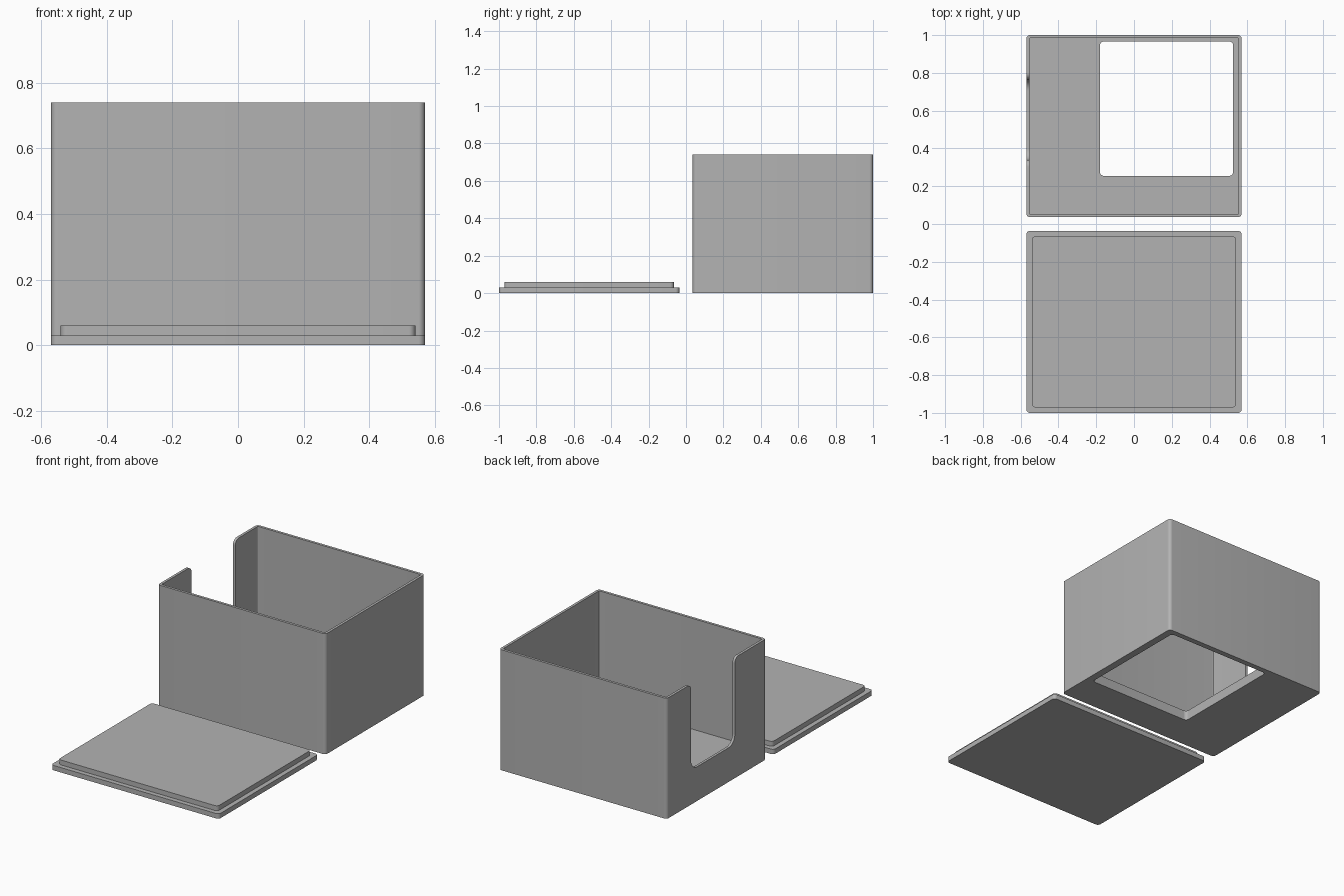
import bpy, bmesh, math
from mathutils import Vector

if "Cube" in bpy.data.objects:
    bpy.data.objects.remove(bpy.data.objects["Cube"])

grey = bpy.data.materials.new("plain grey")
grey.diffuse_color = (0.45, 0.45, 0.45, 1)
grey.use_nodes = True
grey.node_tree.nodes["Principled BSDF"].inputs["Base Color"].default_value = grey.diffuse_color


def rounded(points, segs=8):
    """Outline from (u, v, radius) corners, each replaced by a fillet arc."""
    out = []
    n = len(points)
    for i, (u, v, r) in enumerate(points):
        p = Vector((u, v))
        if r == 0:
            out.append(p)
            continue
        a = (Vector(points[i - 1][:2]) - p).normalized()
        b = (Vector(points[(i + 1) % n][:2]) - p).normalized()
        c = p + (a + b) * r                      # centre of a right-angle fillet
        for k in range(segs + 1):
            t = k / segs * math.pi / 2
            out.append(c - b * r * math.cos(t) - a * r * math.sin(t))
    return out


def rect(x0, x1, y0, y1, r):
    return rounded([(x0, y0, r), (x1, y0, r), (x1, y1, r), (x0, y1, r)])


def prism(name, outline, lo, hi, axis="z"):
    """Extrude an outline along z, or a (y, z) outline along x."""
    place = (lambda p, h: (p.x, p.y, h)) if axis == "z" else (lambda p, h: (h, p.x, p.y))
    bm = bmesh.new()
    face = bm.faces.new([bm.verts.new(place(p, lo)) for p in outline])
    ext = bmesh.ops.extrude_face_region(bm, geom=[face])
    shift = Vector((0, 0, hi - lo)) if axis == "z" else Vector((hi - lo, 0, 0))
    bmesh.ops.translate(bm, vec=shift,
                        verts=[g for g in ext["geom"] if isinstance(g, bmesh.types.BMVert)])
    bmesh.ops.recalc_face_normals(bm, faces=bm.faces)
    mesh = bpy.data.meshes.new(name)
    bm.to_mesh(mesh)
    bm.free()
    mesh.materials.append(grey)
    ob = bpy.data.objects.new(name, mesh)
    bpy.context.collection.objects.link(ob)
    return ob


def combine(target, other, operation):
    """Apply a boolean and remove the helper object."""
    bpy.context.view_layer.objects.active = target
    mod = target.modifiers.new(operation.lower(), "BOOLEAN")
    mod.object, mod.operation, mod.solver = other, operation, "EXACT"
    bpy.ops.object.modifier_apply(modifier=mod.name)
    bpy.data.objects.remove(other)


def smooth(ob):
    bpy.ops.object.select_all(action="DESELECT")
    ob.select_set(True)
    bpy.context.view_layer.objects.active = ob
    bpy.ops.object.shade_smooth_by_angle(angle=math.radians(30))


# Open box: outer shell, cavity above a thick floor
W, H, WALL, FLOOR = 0.57, 0.74, 0.016, 0.06
Y0, Y1 = 0.036, 1.0
box = prism("box", rect(-W, W, Y0, Y1, 0.02), 0, H)
combine(box, prism("cavity_cutter",
                   rect(-W + WALL, W - WALL, Y0 + WALL, Y1 - WALL, 0.005), FLOOR, H + 0.1),
        "DIFFERENCE")

# Square opening through the floor
combine(box, prism("floor_cutter", rect(-0.18, 0.525, 0.255, 0.966, 0.02), -0.1, 0.15),
        "DIFFERENCE")

# Notch in the left wall: round bottom corners, flared top corners
A, B, Z, R = 0.34, 0.765, 0.21, 0.035
notch = rounded([(A, Z, 0.06), (B, Z, 0.06), (B, H, R), (B + 0.1, H, 0),
                 (B + 0.1, H + 0.1, 0), (A - 0.1, H + 0.1, 0), (A - 0.1, H, 0), (A, H, R)])
combine(box, prism("notch_cutter", notch, -W - 0.1, -W + 0.03, "x"), "DIFFERENCE")
smooth(box)

# Lid: plate with a raised lip, lying in front of the box
lid = prism("lid", rect(-W, W, -1.0, -0.036, 0.02), 0, 0.03)
smooth(lid)
lip = prism("lid_lip", rect(-0.541, 0.541, -0.971, -0.065, 0.02), 0.03, 0.06)
smooth(lip)
